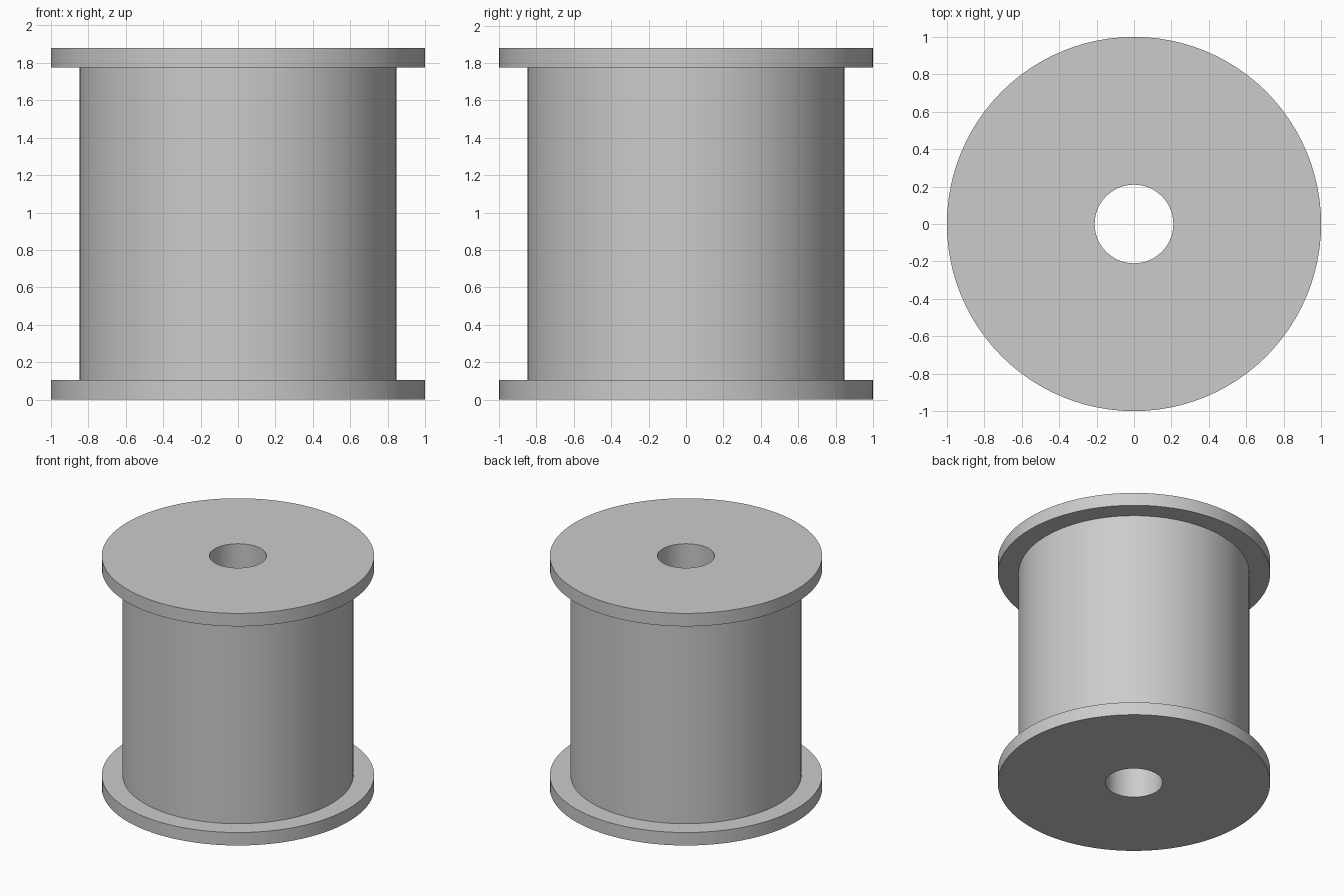
import bpy
import bmesh
import math

SEGMENTS = 96
HEIGHT = 1.88
FLANGE = 0.105
BORE_R, CORE_R, RIM_R = 0.21, 0.847, 1.0

cube = bpy.data.objects.get("Cube")
if cube:
    bpy.data.objects.remove(cube, do_unlink=True)

# Single grey material
grey = bpy.data.materials.new("plain grey")
grey.use_nodes = True
colour = (0.6, 0.6, 0.6, 1)
grey.diffuse_color = colour
grey.node_tree.nodes["Principled BSDF"].inputs["Base Color"].default_value = colour


def lathe(name, profile):
    """Revolve a closed (radius, height) outline around z."""
    bm = bmesh.new()
    rings = []
    for r, z in profile:
        ring = []
        for i in range(SEGMENTS):
            a = math.tau * i / SEGMENTS
            ring.append(bm.verts.new((r * math.cos(a), r * math.sin(a), z)))
        rings.append(ring)
    for k, low in enumerate(rings):
        high = rings[(k + 1) % len(rings)]
        for i in range(SEGMENTS):
            j = (i + 1) % SEGMENTS
            bm.faces.new((low[i], low[j], high[j], high[i]))
    bmesh.ops.recalc_face_normals(bm, faces=bm.faces)
    mesh = bpy.data.meshes.new(name)
    bm.to_mesh(mesh)
    bm.free()
    mesh.materials.append(grey)
    obj = bpy.data.objects.new(name, mesh)
    bpy.context.collection.objects.link(obj)
    bpy.ops.object.select_all(action="DESELECT")
    obj.select_set(True)
    bpy.context.view_layer.objects.active = obj
    bpy.ops.object.shade_smooth_by_angle(angle=math.radians(30))
    return obj


# Spool: lower flange, core, upper flange and central through bore
lower = [(BORE_R, 0), (RIM_R, 0), (RIM_R, FLANGE), (CORE_R, FLANGE)]
upper = [(r, HEIGHT - z) for r, z in reversed(lower)]
lathe("spool", lower + upper)
